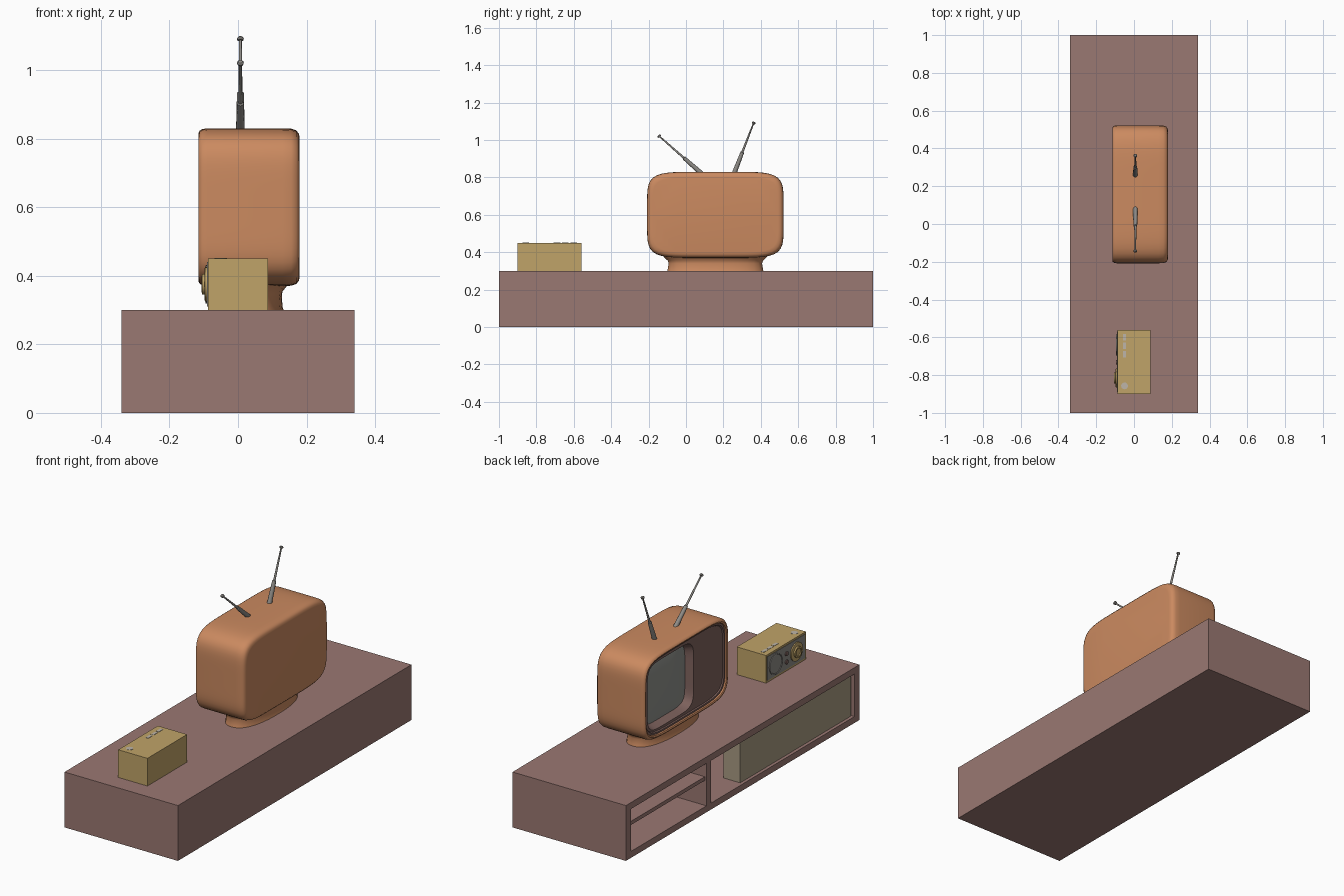
import bpy, bmesh
from math import cos, sin, tau, radians
from mathutils import Vector

if "Cube" in bpy.data.objects:
    bpy.data.objects.remove(bpy.data.objects["Cube"])


def material(name, hex_rgb):
    lin = [((int(hex_rgb[i:i + 2], 16) / 255) + 0.055) / 1.055 for i in (0, 2, 4)]
    m = bpy.data.materials.new(name)
    m.diffuse_color = (*[c ** 2.4 for c in lin], 1)
    m.use_nodes = True
    m.node_tree.nodes["Principled BSDF"].inputs["Base Color"].default_value = m.diffuse_color
    return m


WOOD = material("brown_wood", "9A7872")
DARK = material("dark_panel", "7E625D")
DOOR = material("taupe_door", "A89A82")
ORANGE = material("orange_shell", "CB8A60")
KHAKI = material("khaki_case", "C0A468")
METAL = material("grey_metal", "8E8B86")
GLASS = material("screen_grey", "8F918C")
PALE = material("pale_grey", "BDB5A8")


def finish(bm, name, mat, smooth=True):
    bmesh.ops.recalc_face_normals(bm, faces=bm.faces)
    me = bpy.data.meshes.new(name)
    bm.to_mesh(me)
    bm.free()
    ob = bpy.data.objects.new(name, me)
    bpy.context.collection.objects.link(ob)
    me.materials.append(mat)
    if smooth:
        bpy.ops.object.select_all(action='DESELECT')
        ob.select_set(True)
        bpy.context.view_layer.objects.active = ob
        bpy.ops.object.shade_smooth_by_angle(angle=radians(35))
    return ob


def box(name, x, y, z, mat):
    bm = bmesh.new()
    bmesh.ops.create_cube(bm, size=1)
    for v in bm.verts:
        v.co = [r[0] + (c + 0.5) * (r[1] - r[0]) for c, r in zip(v.co, (x, y, z))]
    return finish(bm, name, mat, False)


def loft(name, loops, mat, cap_start=True, cap_end=True):
    bm = bmesh.new()
    rings = [[bm.verts.new(p) for p in lp] for lp in loops]
    n = len(rings[0])
    for a, b in zip(rings, rings[1:]):
        for i in range(n):
            j = (i + 1) % n
            bm.faces.new((a[i], a[j], b[j], b[i]))
    if cap_start:
        bm.faces.new(rings[0])
    if cap_end:
        bm.faces.new(rings[-1])
    return finish(bm, name, mat)


def outline(a, b, power, n):
    """Bulged rounded rectangle (superellipse) with half sizes a, b."""
    pts = []
    for i in range(n):
        c, s = cos(tau * (i + 0.5) / n), sin(tau * (i + 0.5) / n)
        r = (abs(c) ** power + abs(s) ** power) ** (-1 / power)
        pts.append((a * r * c, b * r * s))
    return pts


def upright(x, cy, cz, a, b, power=6, n=96):
    return [(x, cy + u, cz + v) for u, v in outline(a, b, power, n)]


def turned(name, base, direction, profile, mat, n=24):
    """Lathe a (distance, radius) profile along a direction."""
    rot = Vector((0, 0, 1)).rotation_difference(Vector(direction))
    loops = [[Vector(base) + rot @ Vector((r * cos(tau * i / n), r * sin(tau * i / n), d))
              for i in range(n)] for d, r in profile]
    return loft(name, loops, mat)


# Low cabinet with two open bays facing -x
cabinet = box("cabinet", (-0.34, 0.34), (-1, 1), (0, 0.3), WOOD)
for k, span in enumerate([(0.31, 0.957), (-0.957, 0.27)]):
    cutter = box("bay_cutter", (-0.5, 0.31), span, (0.035, 0.265), WOOD)
    mod = cabinet.modifiers.new("bay", 'BOOLEAN')
    mod.operation, mod.solver, mod.object = 'DIFFERENCE', 'EXACT', cutter
    bpy.context.view_layer.objects.active = cabinet
    bpy.ops.object.modifier_apply(modifier=mod.name)
    bpy.data.objects.remove(cutter)
box("cabinet_shelf", (-0.33, 0.311), (0.309, 0.958), (0.17, 0.19), WOOD)
box("cabinet_door", (-0.325, -0.225), (-0.95, 0.0), (0.037, 0.263), DOOR)

# Television shell: rounded back, rolled front rim, recessed inside edge
CY, CZ = 0.157, 0.60
A, B = 0.365, 0.23
shell = [(0.18, 0.03), (0.178, 0.016), (0.17, 0.006), (0.155, 0.001), (0.13, 0),
         (-0.09, 0), (-0.104, 0.002), (-0.112, 0.007), (-0.115, 0.013), (-0.112, 0.02), (-0.095, 0.023)]
loft("tv_shell", [upright(x, CY, CZ, A - d, B - d) for x, d in shell], ORANGE, True, False)

# Front panel with an off-centre screen well
SY = 0.272
loft("tv_front_panel", [upright(-0.104, CY, CZ, A - 0.017, B - 0.017),
                        upright(-0.104, CY, CZ, A - 0.03, B - 0.03),
                        upright(-0.098, CY, CZ, A - 0.034, B - 0.034),
                        upright(-0.098, SY, CZ, 0.198, 0.182),
                        upright(-0.055, SY, CZ, 0.183, 0.167)], DARK, False, False)
loft("tv_screen", [upright(-0.055 - 0.02 * (1 - s * s), SY, CZ, 0.185 * s, 0.169 * s, 2 + 4 * s)
                   for s in (1, 0.9, 0.75, 0.55, 0.3, 0.05)], GLASS, False, True)

# Television pedestal
foot = [(0.30, 0.257, 0.103), (0.31, 0.255, 0.1), (0.34, 0.25, 0.098),
        (0.355, 0.255, 0.1), (0.366, 0.268, 0.11), (0.38, 0.28, 0.118)]
loft("tv_pedestal", [[(0.03 + v, CY + u, z) for u, v in outline(a, b, 2.4, 32)]
                     for z, a, b in foot], ORANGE)

# Telescopic aerials
for side, base, tip in (("left", (0.007, 0.09, 0.815), (0.007, -0.148, 1.025)),
                        ("right", (0.007, 0.255, 0.815), (0.007, 0.364, 1.097))):
    d = Vector(tip) - Vector(base)
    L = d.length
    turned("aerial_" + side, base, d,
           [(0, 0.013), (L * 0.42, 0.010), (L * 0.43, 0.006), (L * 0.96, 0.004),
            (L * 0.965, 0.009), (L * 0.985, 0.010), (L, 0.006)], METAL, 12)

# Radio case and grey face
box("radio_case", (-0.088, 0.087), (-0.90, -0.56), (0.3, 0.45), KHAKI)
box("radio_face", (-0.09, -0.08), (-0.89, -0.57), (0.31, 0.44), METAL)

# Radio speaker, dial and small knobs
OUT = (-1, 0, 0)
turned("radio_speaker", (-0.085, -0.64, 0.375), OUT,
       [(0, 0.056), (0.009, 0.056), (0.010, 0.051), (0.007, 0.049)], METAL, 32)
turned("radio_dial_ring", (-0.085, -0.815, 0.375), OUT,
       [(0, 0.05), (0.011, 0.05), (0.012, 0.047)], KHAKI, 32)
turned("radio_dial", (-0.085, -0.815, 0.375), OUT,
       [(0, 0.03), (0.02, 0.03), (0.021, 0.022), (0.017, 0.02)], KHAKI, 32)
for k, z in enumerate((0.35, 0.395)):
    turned(f"radio_knob_{k}", (-0.085, -0.732, z), OUT,
           [(0, 0.012), (0.010, 0.012), (0.011, 0.009)], DARK, 16)

# Radio top buttons
for k in range(3):
    y = -0.60 - 0.045 * k
    box(f"radio_button_{k}", (-0.059, -0.042), (y - 0.018, y + 0.018), (0.445, 0.4515), PALE)
turned("radio_top_button", (-0.05, -0.857, 0.445), (0, 0, 1), [(0, 0.018), (0.0065, 0.018)], PALE)
